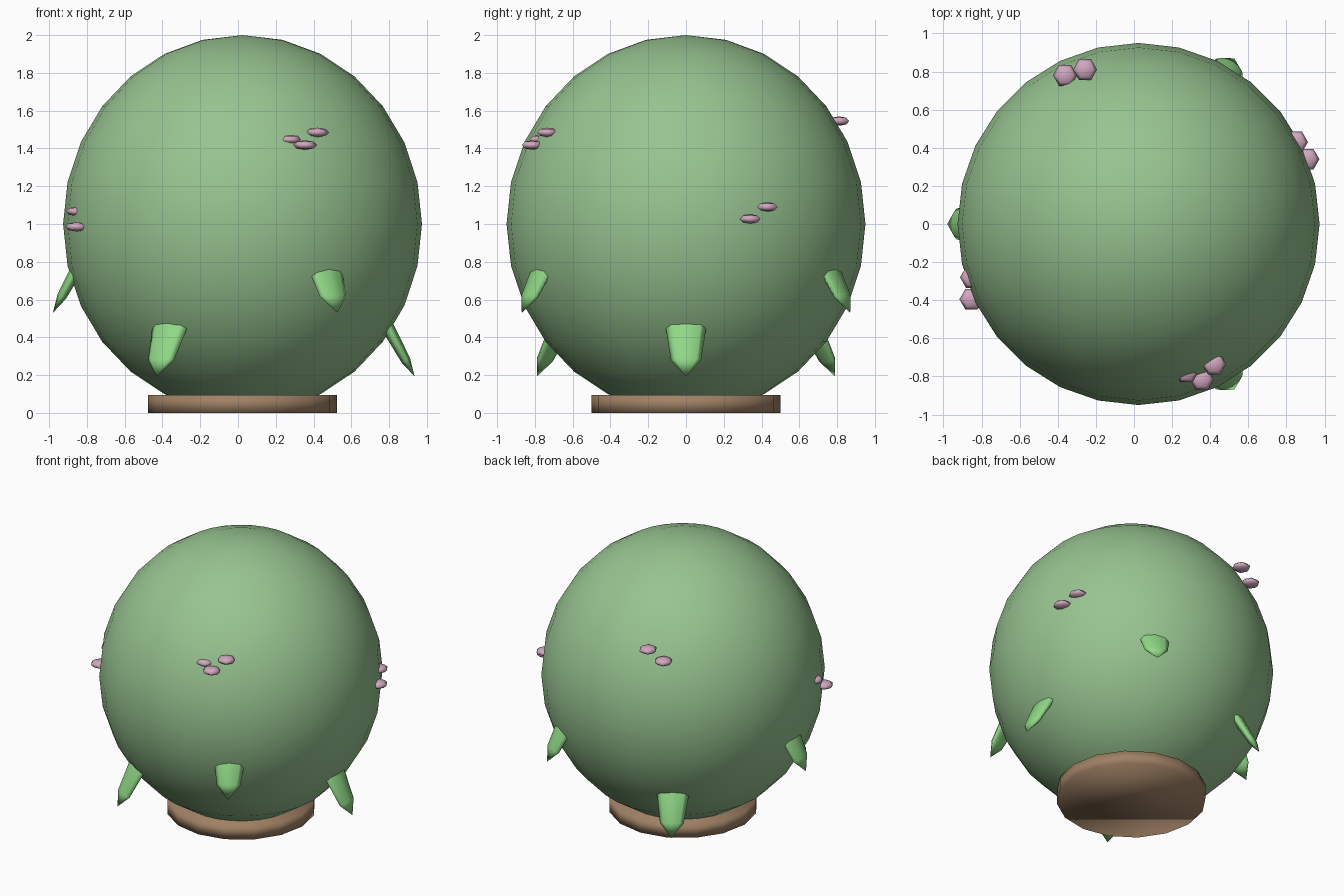
import bpy
from math import sin, cos, pi, radians
from mathutils import Matrix, Vector

cube = bpy.data.objects.get("Cube")
if cube:
    bpy.data.objects.remove(cube, do_unlink=True)

AXIS_X = 0.024   # the body stands slightly off centre


def material(name, rgb):
    mat = bpy.data.materials.new(name)
    mat.use_nodes = True
    color = (*rgb, 1)
    mat.diffuse_color = color
    mat.node_tree.nodes["Principled BSDF"].inputs["Base Color"].default_value = color
    return mat


body_green = material("soft green", (0.31, 0.55, 0.28))
spine_green = material("bright green", (0.28, 0.69, 0.24))
base_brown = material("brown", (0.35, 0.22, 0.13))
blossom_pink = material("pink", (0.64, 0.39, 0.52))


def finish(name, mat):
    obj = bpy.context.object
    obj.name = name
    obj.data.materials.append(mat)
    bpy.ops.object.shade_smooth()
    return obj


def ellipsoid(name, mat, center, size, segments, rings, turn=Matrix()):
    bpy.ops.mesh.primitive_uv_sphere_add(segments=segments, ring_count=rings, radius=1)
    obj = finish(name, mat)
    obj.data.transform(turn @ Matrix.Diagonal((*size, 1)))
    obj.location = center
    return obj


# Body and base disc
ellipsoid("body", body_green, (AXIS_X, 0, 1), (0.95, 0.95, 1), 28, 14)
bpy.ops.mesh.primitive_cylinder_add(vertices=16, radius=0.5, depth=0.096,
                                    location=(AXIS_X, 0, 0.048))
finish("base_disc", base_brown)

# Flat spines around the lower body, alternating low and high
TILT = 0.5
LENGTH = 0.335
for i in range(6):
    angle = i * pi / 3
    tip_r, tip_z = ((0.911, 0.193), (1.004, 0.53))[i % 2]
    r = tip_r - LENGTH * sin(TILT)
    z = tip_z + LENGTH * cos(TILT)
    turn = Matrix.Rotation(angle, 4, "Z") @ Matrix.Rotation(-TILT, 4, "Y")
    ellipsoid(f"spine_{i + 1}", spine_green,
              (AXIS_X + r * cos(angle), r * sin(angle), z),
              (0.036, 0.113, LENGTH), 8, 4, turn)

# Small hexagonal blossoms in clusters
clusters = {
    "front": [(0.42, -0.735, 1.485), (0.356, -0.815, 1.418), (0.275, -0.775, 1.447)],
    "right": [(-0.85, -0.28, 1.067), (-0.853, -0.395, 0.985)],
    "back": [(-0.257, 0.81, 1.545), (-0.362, 0.78, 1.475)],
    "left": [(0.91, 0.34, 1.027), (0.85, 0.43, 1.09)],
}
for side, spots in clusters.items():
    for n, spot in enumerate(spots, 1):
        ellipsoid(f"{side}_blossom_{n}", blossom_pink, Vector(spot),
                  (0.063, 0.063, 0.025), 6, 4, Matrix.Rotation(radians(30), 4, "Z"))
